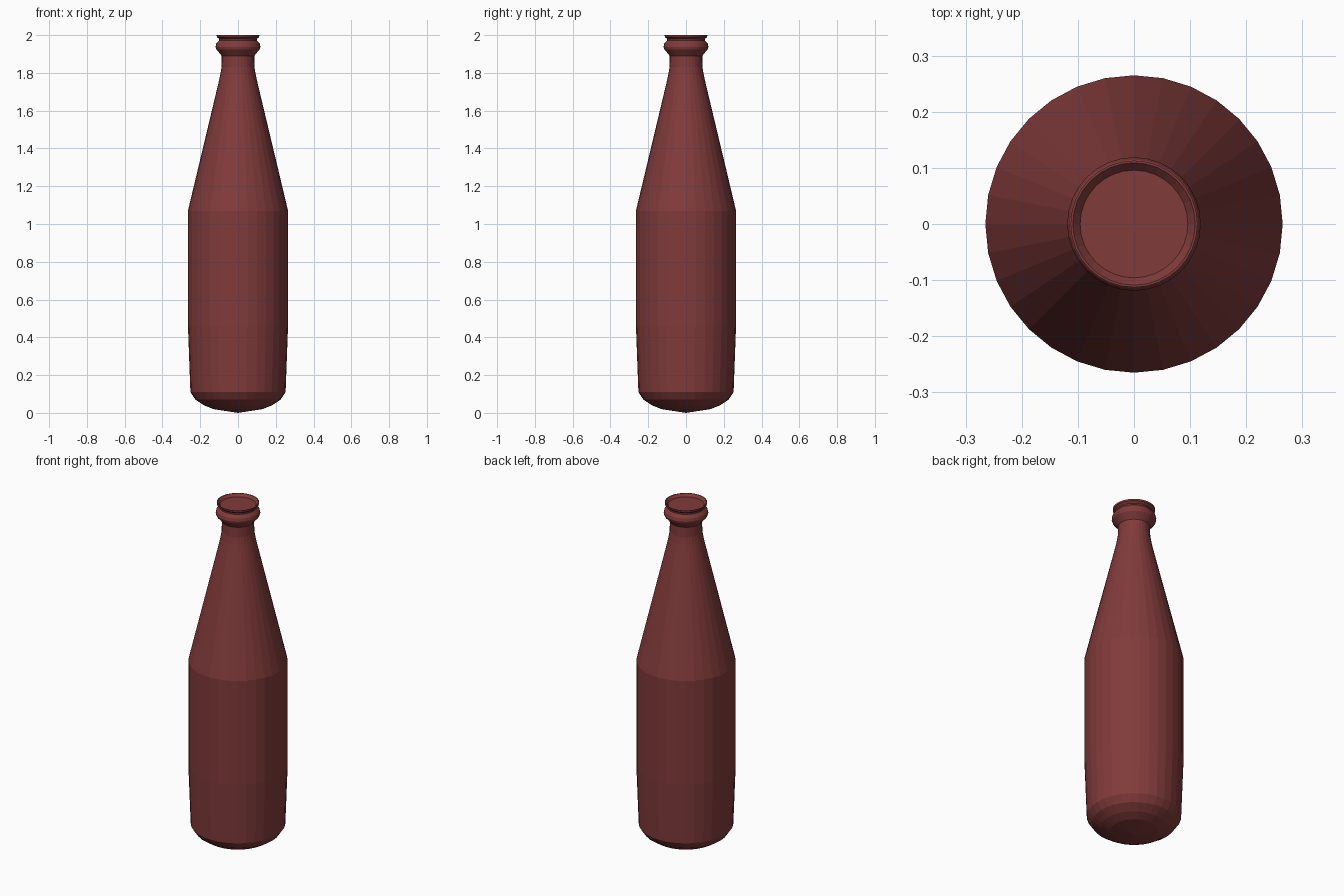
import bpy, bmesh, math

if "Cube" in bpy.data.objects:
    bpy.data.objects.remove(bpy.data.objects["Cube"])

SIDES = 32
# bottle outline (radius, height), from base tip to recessed mouth disc
PROFILE = [(0.13, 0.02), (0.18, 0.04), (0.225, 0.07), (0.252, 0.11), (0.265, 0.46),
           (0.265, 1.07), (0.105, 1.74), (0.094, 1.79), (0.087, 1.83), (0.086, 1.89),
           (0.098, 1.905), (0.115, 1.925), (0.119, 1.938), (0.115, 1.955), (0.1, 1.972),
           (0.1, 1.98), (0.112, 1.99), (0.113, 2.0), (0.109, 2.0), (0.096, 1.985)]

mat = bpy.data.materials.new("dark red glass")
mat.diffuse_color = (0.22, 0.043, 0.043, 1)
mat.use_nodes = True
mat.node_tree.nodes["Principled BSDF"].inputs["Base Color"].default_value = mat.diffuse_color

# lathe the outline around z
bm = bmesh.new()
rings = [[bm.verts.new((r * math.cos(2 * math.pi * i / SIDES),
                        r * math.sin(2 * math.pi * i / SIDES), z)) for i in range(SIDES)]
         for r, z in PROFILE]
for a, b in zip(rings, rings[1:]):
    for i in range(SIDES):
        j = (i + 1) % SIDES
        bm.faces.new((a[i], a[j], b[j], b[i]))

# shallow pointed base and flat mouth disc
tip = bm.verts.new((0, 0, 0))
for i in range(SIDES):
    bm.faces.new((tip, rings[0][(i + 1) % SIDES], rings[0][i]))
bm.faces.new(rings[-1])

mesh = bpy.data.meshes.new("bottle")
bm.to_mesh(mesh)
bm.free()
mesh.materials.append(mat)
bottle = bpy.data.objects.new("bottle", mesh)
bpy.context.collection.objects.link(bottle)
